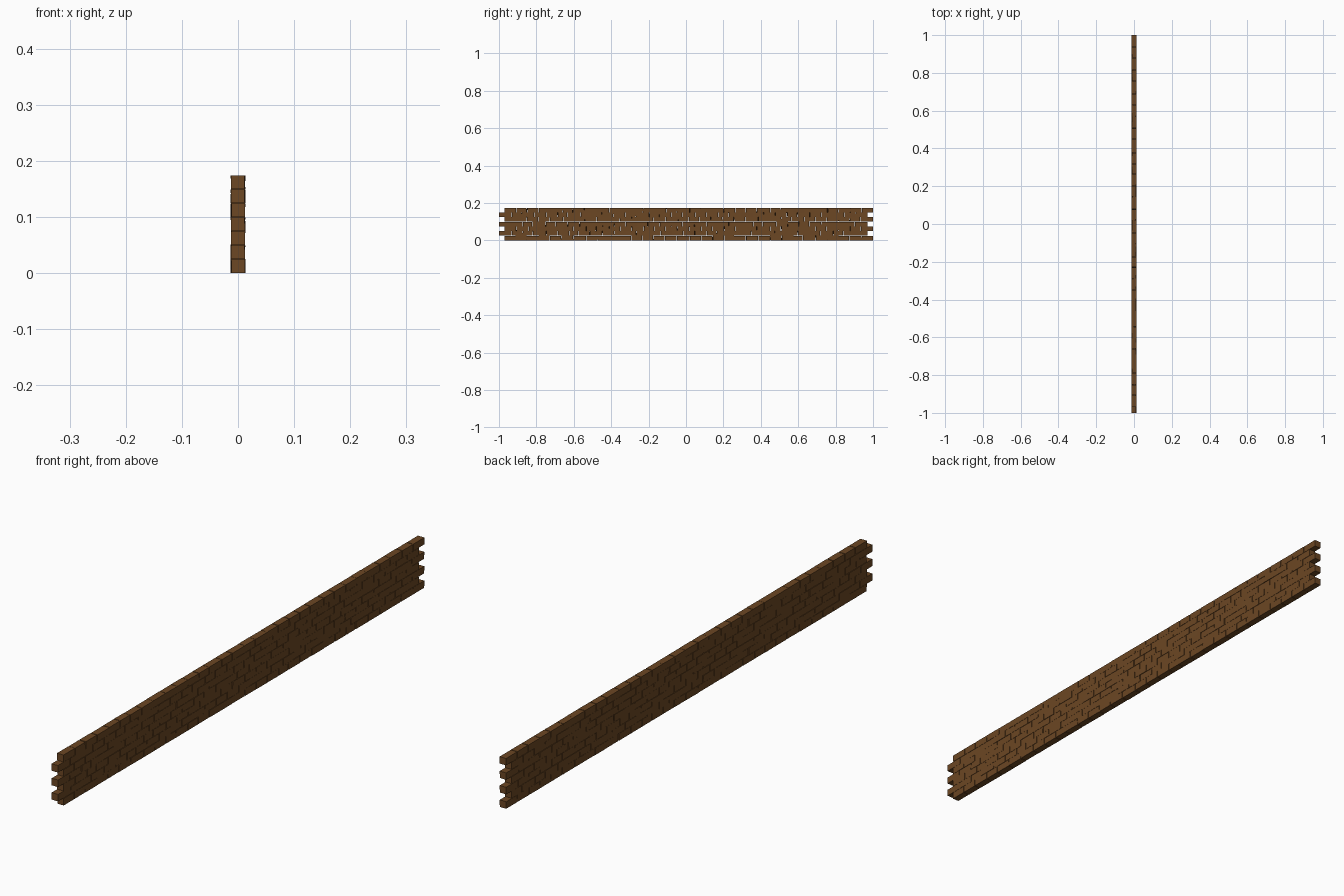
import bpy, bmesh, random
from mathutils import Matrix

if "Cube" in bpy.data.objects:
    bpy.data.objects.remove(bpy.data.objects["Cube"])

random.seed(4)
COURSES, BRICKS = 7, 32
PITCH_Z, THICK = 0.0249, 0.0245
RUN, STEP = 1.97, 0.03          # course length and end stagger

mat = bpy.data.materials.new("brown_brick")
mat.diffuse_color = (0.15, 0.063, 0.017, 1)
mat.use_nodes = True
mat.node_tree.nodes["Principled BSDF"].inputs["Base Color"].default_value = mat.diffuse_color


def add_brick(bm, y0, y1, z0, z1, dx):
    # one slightly irregular block
    m = Matrix.Translation((dx, (y0 + y1) / 2, (z0 + z1) / 2))
    m = m @ Matrix.Diagonal((THICK, y1 - y0, z1 - z0, 1))
    verts = bmesh.ops.create_cube(bm, size=1, matrix=m)["verts"]
    for v in verts:
        v.co.x += random.uniform(-0.0004, 0.0004)
        if abs(v.co.y) < 0.95:
            v.co.y += random.uniform(-0.0008, 0.0008)


# staggered courses: odd ones reach the -y end, even ones the +y end
for row in range(COURSES):
    bm = bmesh.new()
    start = -1.0 if row % 2 else -1.0 + STEP
    pitch = RUN / BRICKS
    joints = [start + i * pitch + (random.uniform(-0.007, 0.007) if 0 < i < BRICKS else 0)
              for i in range(BRICKS + 1)]
    for i in range(BRICKS):
        gap0 = 0 if i == 0 else random.uniform(0.0003, 0.0015)
        gap1 = 0 if i == BRICKS - 1 else random.uniform(0.0003, 0.0015)
        z0 = row * PITCH_Z + (random.uniform(0, 0.0006) if row else 0)
        z1 = (row + 1) * PITCH_Z - random.uniform(0, 0.0006)
        add_brick(bm, joints[i] + gap0, joints[i + 1] - gap1, z0, z1,
                  random.uniform(-0.0005, 0.0005))
    me = bpy.data.meshes.new(f"brick_course_{row + 1}")
    bm.to_mesh(me)
    bm.free()
    me.materials.append(mat)
    ob = bpy.data.objects.new(f"brick_course_{row + 1}", me)
    bpy.context.collection.objects.link(ob)
